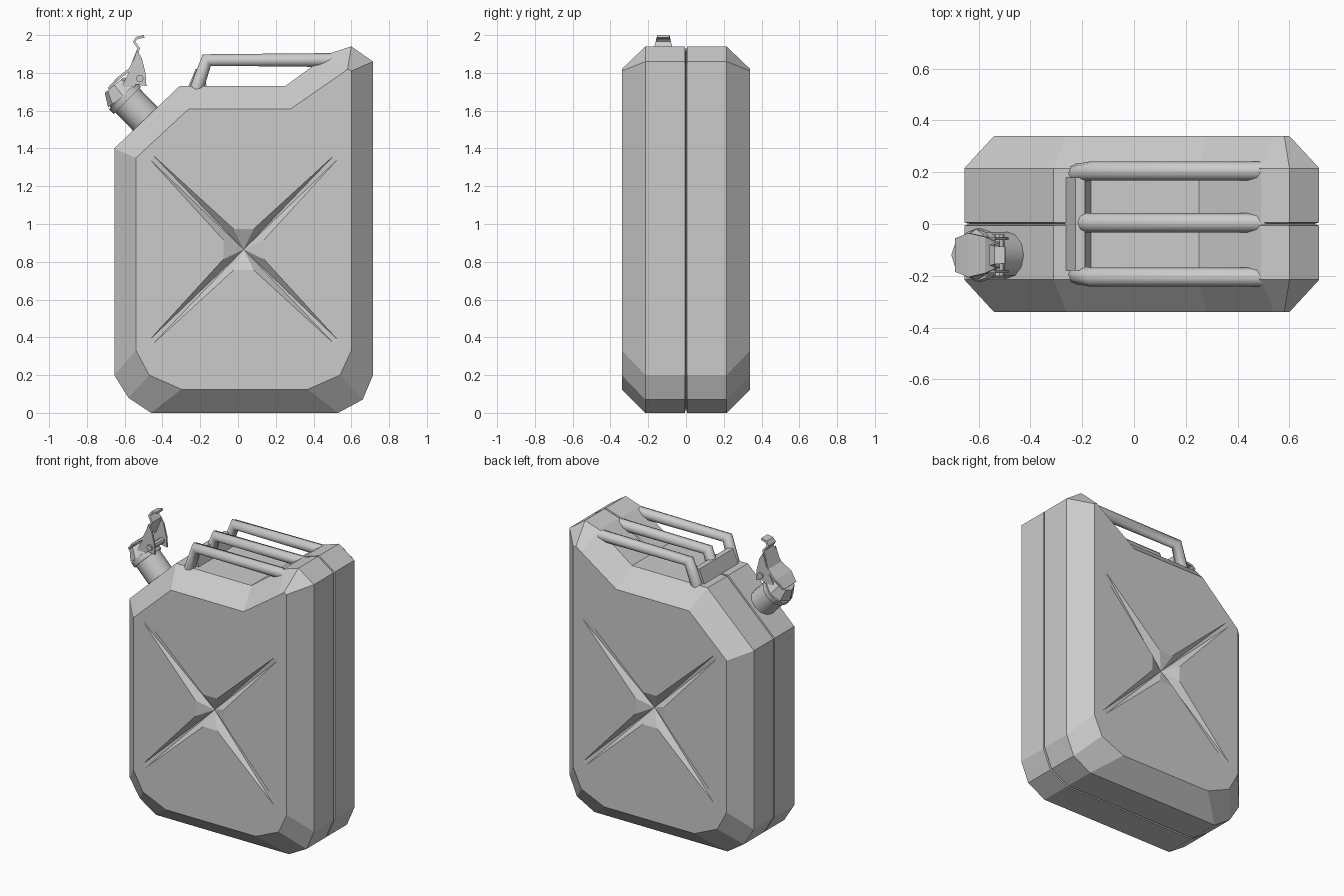
import bpy, bmesh, math
from mathutils import Vector

if "Cube" in bpy.data.objects:
    bpy.data.objects.remove(bpy.data.objects["Cube"])


def add_object(name, bm, smooth=False):
    bmesh.ops.recalc_face_normals(bm, faces=bm.faces)
    me = bpy.data.meshes.new(name)
    bm.to_mesh(me)
    bm.free()
    ob = bpy.data.objects.new(name, me)
    bpy.context.collection.objects.link(ob)
    if smooth:
        bpy.ops.object.select_all(action='DESELECT')
        ob.select_set(True)
        bpy.context.view_layer.objects.active = ob
        bpy.ops.object.shade_smooth_by_angle(angle=math.radians(40))
    return ob


def prism(name, pts, y0, y1):
    """Extrude an xz outline from y0 to y1."""
    bm = bmesh.new()
    f = bm.faces.new([bm.verts.new((x, y0, z)) for x, z in pts])
    ext = bmesh.ops.extrude_face_region(bm, geom=[f])
    vs = [v for v in ext['geom'] if isinstance(v, bmesh.types.BMVert)]
    bmesh.ops.translate(bm, verts=vs, vec=(0, y1 - y0, 0))
    return add_object(name, bm)


def strip(name, path, widths, yc, thick):
    """Bent plate following an xz path, with varying y width."""
    bm = bmesh.new()
    rows = [[bm.verts.new((x, yc + s * w / 2, z)) for s in (-1, 1)]
            for (x, z), w in zip(path, widths)]
    for a, b in zip(rows, rows[1:]):
        bm.faces.new((a[0], a[1], b[1], b[0]))
    ob = add_object(name, bm)
    mod = ob.modifiers.new("thickness", 'SOLIDIFY')
    mod.thickness = thick
    mod.offset = 0
    return ob


def tapered(name, p0, p1, r0, r1, sides=12):
    """Cone section between two points."""
    p0, p1 = Vector(p0), Vector(p1)
    bm = bmesh.new()
    bmesh.ops.create_cone(bm, cap_ends=True, segments=sides, radius1=r0,
                          radius2=r1, depth=(p1 - p0).length)
    ob = add_object(name, bm, smooth=True)
    ob.rotation_euler = (p1 - p0).to_track_quat('Z', 'Y').to_euler()
    ob.location = (p0 + p1) / 2
    return ob


def tube(name, pts, radius):
    cu = bpy.data.curves.new(name, 'CURVE')
    cu.dimensions = '3D'
    cu.bevel_depth = radius
    cu.bevel_resolution = 2
    cu.use_fill_caps = True
    sp = cu.splines.new('POLY')
    sp.points.add(len(pts) - 1)
    for p, co in zip(sp.points, pts):
        p.co = (*co, 1)
    ob = bpy.data.objects.new(name, cu)
    bpy.context.collection.objects.link(ob)
    return ob


# Can body: half shell lofted from the seam to the side panel, then mirrored
outer = [(-.655, 1.40), (-.31, 1.73), (.25, 1.73), (.49, 1.905), (.60, 1.94), (.715, 1.86),
         (.715, .20), (.66, .07), (.53, 0), (-.46, 0), (-.58, .08), (-.655, .20)]
inner = [(-.54, 1.35), (-.26, 1.61), (.28, 1.61), (.54, 1.79), (.58, 1.82), (.60, 1.81),
         (.60, .33), (.54, .20), (.37, .125), (-.30, .125), (-.47, .20), (-.54, .33)]
seam = [(.03 + (x - .03) * .97, .9 + (z - .9) * .975) for x, z in outer]
PANEL_Y = -.34

bm = bmesh.new()
rings = [[bm.verts.new((x, y, z)) for x, z in pts]
         for pts, y in ((seam, 0), (outer, -.006), (outer, -.215), (inner, PANEL_Y))]
n = len(outer)
for a, b in zip(rings, rings[1:]):
    for i in range(n):
        j = (i + 1) % n
        bm.faces.new((a[i], a[j], b[j], b[i]))

# Pressed cross in the side panel
cx, cz = .03, .865
star = []


def star_vert(r, ang, side=0):
    return bm.verts.new((cx + r * math.cos(ang) - side * math.sin(ang), PANEL_Y,
                         cz + r * math.sin(ang) + side * math.cos(ang)))


for k in range(4):
    q = k * math.pi / 2
    star += [star_vert(.12, q + .45), star_vert(.69, q + math.pi / 4, -.014),
             star_vert(.69, q + math.pi / 4, .014), star_vert(.12, q + math.pi / 2 - .45)]
m = len(star)
star_edges = [bm.edges.new((star[i], star[(i + 1) % m])) for i in range(m)]
rim_edges = [bm.edges.get((rings[-1][i], rings[-1][(i + 1) % n])) for i in range(n)]
bmesh.ops.triangle_fill(bm, edges=star_edges + rim_edges, use_beauty=True)
apex = bm.verts.new((cx, PANEL_Y + .05, cz))
for i in range(m):
    bm.faces.new((star[i], star[(i + 1) % m], apex))
body = add_object("can_body", bm)
mir = body.modifiers.new("mirror", 'MIRROR')
mir.use_axis = (False, True, False)

# Triple carrying handle with a cross web at its foot
for name, y in (("front", -.205), ("middle", .005), ("back", .205)):
    tube("handle_bar_" + name, [(.51, y, 1.868), (-.165, y, 1.868),
                                (-.225, y * .95, 1.70)], .037)
prism("handle_web", [(-.27, 1.71), (-.225, 1.82), (-.19, 1.82), (-.16, 1.71)], -.18, .18)

# Filler neck and cap on the sloped shoulder
yc = -.12
tapered("filler_neck", (-.455, yc, 1.52), (-.615, yc, 1.685), .09, .09)
tapered("neck_collar", (-.585, yc, 1.655), (-.61, yc, 1.68), .102, .102)
tapered("cap_lid", (-.61, yc, 1.68), (-.655, yc, 1.735), .10, .065, 8)

# Cap lever and its hinge cheeks
strip("cap_lever", [(-.685, 1.715), (-.635, 1.77), (-.57, 1.82), (-.525, 1.93),
                    (-.55, 1.965), (-.535, 1.985), (-.497, 1.993)],
      [.13, .17, .14, .10, .08, .07, .065], yc, .014)
for name, y in (("front", yc - .07), ("back", yc + .058)):
    prism("hinge_cheek_" + name,
          [(-.62, 1.72), (-.57, 1.82), (-.535, 1.92), (-.51, 1.88), (-.49, 1.80),
           (-.485, 1.73), (-.54, 1.74), (-.58, 1.68)], y, y + .012)
tapered("hinge_pin", (-.52, yc - .08, 1.77), (-.52, yc + .08, 1.77), .02, .02, 8)
